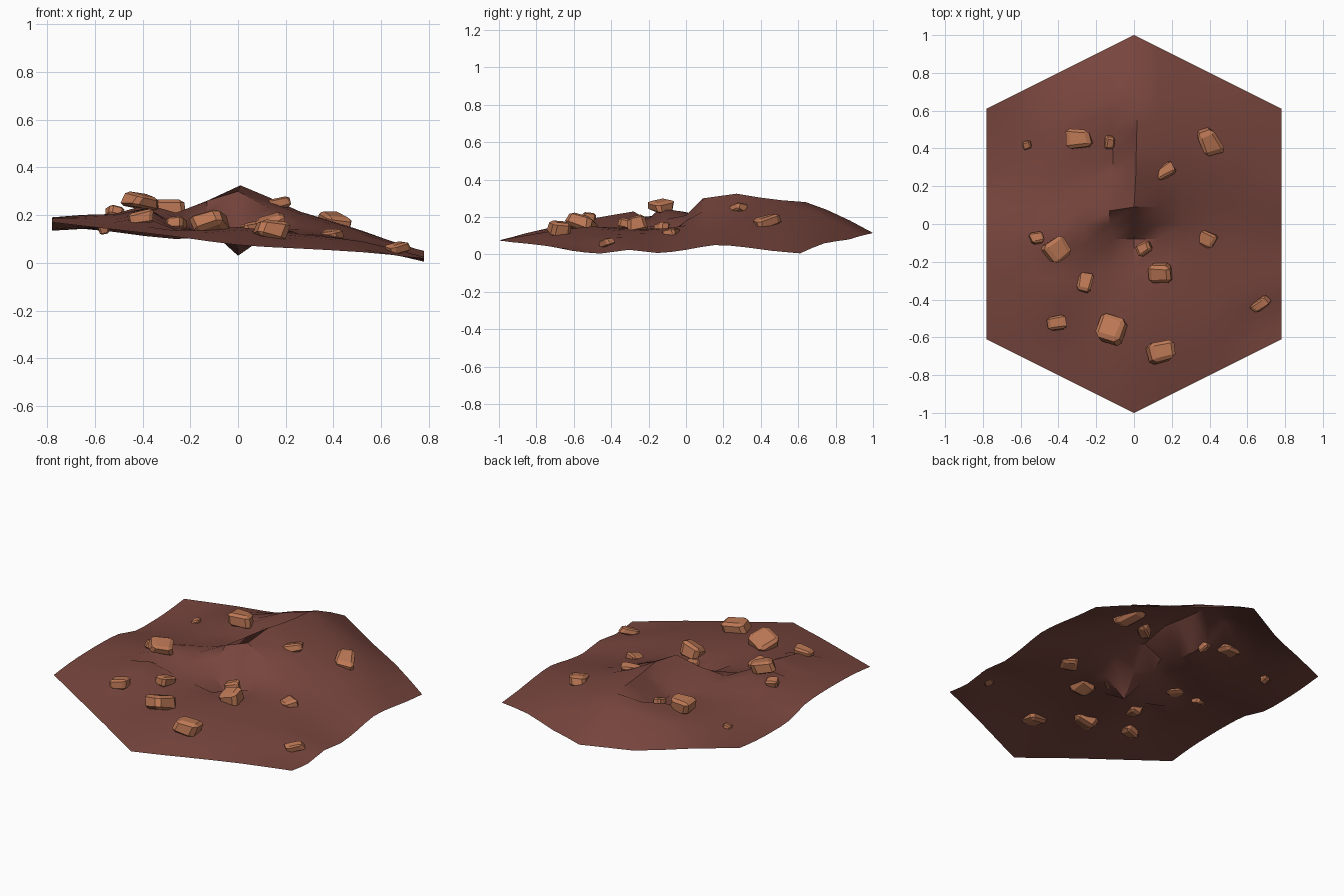
import bpy, bmesh, math, random
from mathutils import Vector, Euler

if "Cube" in bpy.data.objects:
    bpy.data.objects.remove(bpy.data.objects["Cube"])

random.seed(4)

def material(name, color):
    m = bpy.data.materials.new(name)
    m.diffuse_color = (*color, 1)
    m.use_nodes = True
    m.node_tree.nodes["Principled BSDF"].inputs["Base Color"].default_value = m.diffuse_color
    return m

SOIL = material("dark red soil", (0.185, 0.060, 0.047))
STONE = material("orange stone", (0.50, 0.185, 0.09))

def finish(bm, name, mat, angle):
    me = bpy.data.meshes.new(name)
    bm.to_mesh(me)
    bm.free()
    ob = bpy.data.objects.new(name, me)
    bpy.context.collection.objects.link(ob)
    me.materials.append(mat)
    bpy.ops.object.select_all(action='DESELECT')
    ob.select_set(True)
    bpy.context.view_layer.objects.active = ob
    bpy.ops.object.shade_smooth_by_angle(angle=math.radians(angle))
    return ob

# Ground relief: columns run left to right, values run front rim to back rim
RELIEF = [
    [.17, .185, .19, .19, .18, .14, .135, .14, .155],
    [.14, .17, .19, .205, .19, .17, .155, .15, .13],
    [.11, .135, .14, .16, .21, .19, .205, .19, .10],
    [.075, .12, .15, .14, .20, .31, .29, .24, .115],
    [.06, .10, .12, .13, .155, .205, .215, .19, .08],
    [.045, .07, .09, .085, .09, .12, .135, .11, .06],
    [.02, .005, .025, .008, .025, .05, .04, .02, .006],
]

def curve(v, t):
    """Smooth curve through evenly spaced values."""
    i = min(int(t), len(v) - 2)
    f = t - i
    b, c = v[i], v[i + 1]
    a = v[i - 1] if i else 2 * b - c
    d = v[i + 2] if i + 2 < len(v) else 2 * c - b
    return b + .5 * f * (c - a + f * (2*a - 5*b + 4*c - d + f * (3*(b - c) + d - a)))

# Ground sheet: grid fitted to a hexagonal outline
NX, NY = 12, 16
bm = bmesh.new()
grid = []
for i in range(NX + 1):
    x = -.78 + 1.56 * i / NX
    reach = 1 - .39 * abs(x) / .78
    col = []
    for j in range(NY + 1):
        t = -1 + 2 * j / NY
        z = curve([curve(c, j * 8 / NY) for c in RELIEF], i * 6 / NX)
        col.append(bm.verts.new((x, t * reach, max(z, .004))))
    grid.append(col)

# Nearest grid points pulled into place for the sharp relief
PULLED = [
    # pit and steep front face
    (0, -.08, .03), (0, .005, .165), (0, .09, .30), (.13, .09, .23),
    (.13, 0, .18), (.13, -.08, .12), (-.11, -.08, .16), (-.13, .07, .26),
    # crest
    (.01, .27, .325), (.012, .39, .305), (.015, .51, .29), (.015, .64, .28),
    (.13, .24, .255),
    # trench behind the crest
    (-.11, .25, .18), (-.11, .36, .165), (-.12, .47, .18), (-.13, .60, .25),
    # left mound with a steep right flank
    (-.38, -.02, .23), (-.38, -.14, .245), (-.38, -.28, .23), (-.39, -.40, .21),
    (-.39, -.51, .19),
]
for p in PULLED:
    col = min(grid, key=lambda c: abs(c[0].co.x - p[0]))
    v = min(col, key=lambda v: abs(v.co.y - p[1]))
    v.co = p

for i in range(NX):
    for j in range(NY):
        bm.faces.new((grid[i][j], grid[i+1][j], grid[i+1][j+1], grid[i][j+1]))
finish(bm, "ground", SOIL, 35)

# Boulders: jittered, bevelled blocks (position, size, turn in degrees)
ROCKS = [
    ((-.565, .42, .145), (.04, .04, .04), 10),
    ((-.29, .45, .225), (.13, .10, .08), 5),
    ((-.13, .435, .185), (.05, .07, .05), 0),
    ((.40, .435, .175), (.10, .15, .07), 25),
    ((.165, .28, .245), (.10, .06, .05), 30),
    ((.385, -.08, .11), (.09, .07, .05), -25),
    ((.67, -.43, .065), (.10, .05, .04), 35),
    ((.14, -.26, .15), (.13, .11, .09), 3),
    ((.055, -.13, .14), (.08, .06, .06), 30),
    ((.14, -.68, .14), (.13, .11, .08), 10),
    ((-.12, -.56, .17), (.13, .14, .08), -15),
    ((-.41, -.53, .185), (.11, .07, .06), 10),
    ((-.26, -.31, .16), (.07, .10, .06), -15),
    ((-.41, -.135, .26), (.12, .11, .06), 40),
    ((-.515, -.075, .21), (.07, .06, .045), 15),
]
for n, (pos, size, turn) in enumerate(ROCKS):
    bm = bmesh.new()
    bmesh.ops.create_cube(bm, size=1)
    for v in bm.verts:
        v.co += Vector([random.uniform(-.12, .12) for _ in range(3)])
    bmesh.ops.bevel(bm, geom=bm.edges[:], offset=.17, segments=1, affect='EDGES')
    rot = Euler((random.uniform(-.3, .3), random.uniform(-.3, .3), math.radians(turn)))
    for v in bm.verts:
        co = Vector([a * b for a, b in zip(v.co, size)])
        co.rotate(rot)
        v.co = co + Vector(pos)
    bmesh.ops.recalc_face_normals(bm, faces=bm.faces)
    finish(bm, f"boulder_{n + 1}", STONE, 20)
